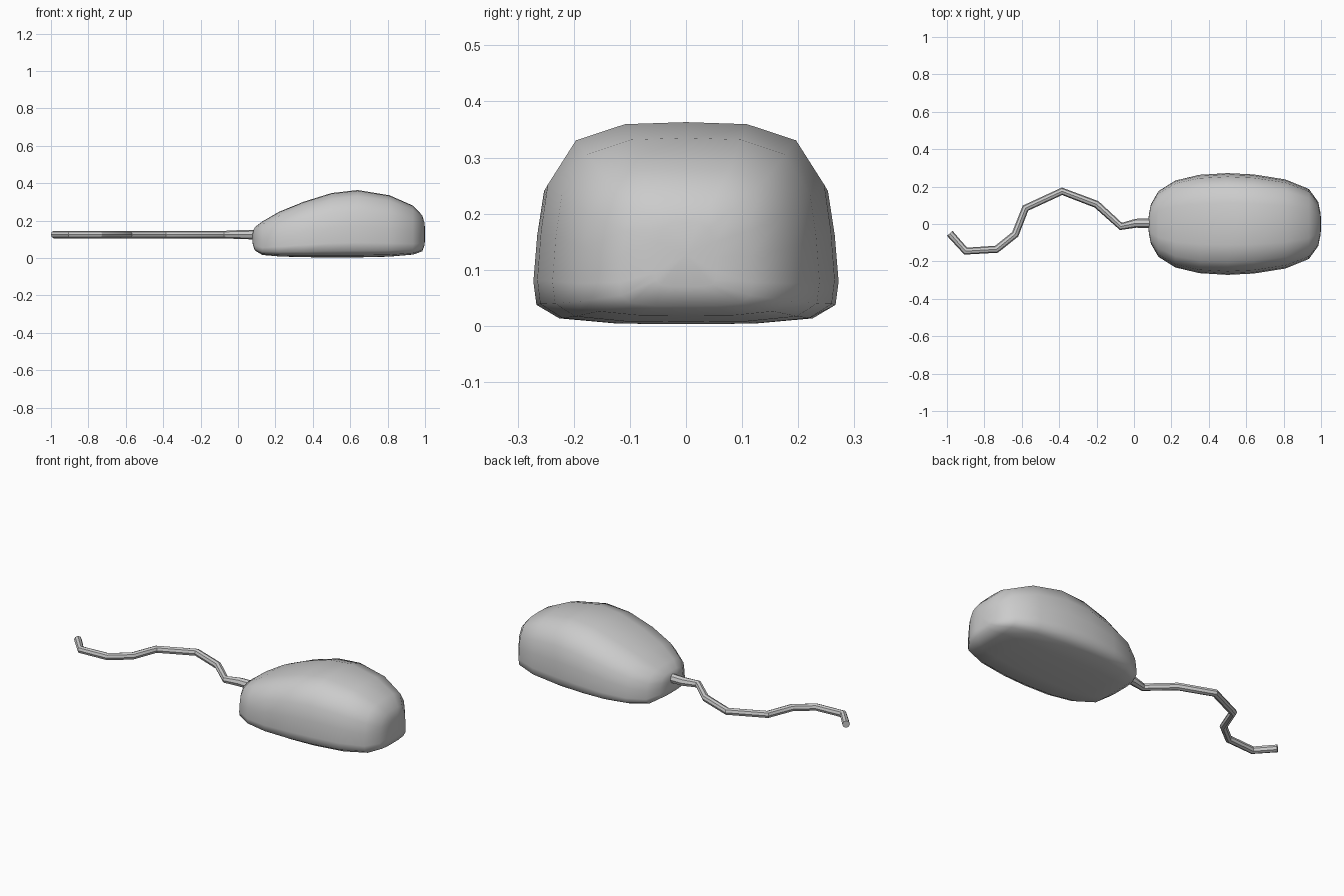
import bpy, bmesh

if "Cube" in bpy.data.objects:
    bpy.data.objects.remove(bpy.data.objects["Cube"])

# Half cross-section of the body: (fraction of half width, fraction of height)
HALF = [(0, 1), (0.41, 0.99), (0.74, 0.91), (0.93, 0.69), (0.975, 0.46),
        (1, 0.22), (0.98, 0.10), (0.83, 0.03), (0.45, 0.003), (0, 0)]
SECTION = HALF + [(-y, z) for y, z in HALF[-2:0:-1]]

# Stations along the body: x, half width, bottom z, top z
STATIONS = [(0.079, 0.05, 0.07, 0.14), (0.09, 0.105, 0.04, 0.165),
            (0.13, 0.175, 0.016, 0.195), (0.22, 0.232, 0.008, 0.247),
            (0.35, 0.263, 0.004, 0.30), (0.50, 0.272, 0.003, 0.347),
            (0.64, 0.265, 0.003, 0.363), (0.81, 0.238, 0.007, 0.335),
            (0.935, 0.187, 0.018, 0.28), (0.985, 0.118, 0.035, 0.228),
            (0.998, 0.055, 0.07, 0.185)]


def loft(name, stations):
    bm = bmesh.new()
    rings = [[bm.verts.new((x, y * hw, zb + z * (zt - zb))) for y, z in SECTION]
             for x, hw, zb, zt in stations]
    n = len(SECTION)
    for a, b in zip(rings, rings[1:]):
        for i in range(n):
            j = (i + 1) % n
            bm.faces.new((a[i], a[j], b[j], b[i]))
    # Close each end with a fan around a centre point
    for ring, (x, hw, zb, zt), dx in ((rings[0], stations[0], -0.001),
                                      (rings[-1], stations[-1], 0.002)):
        tip = bm.verts.new((x + dx, 0, (zb + zt) / 2))
        for i in range(n):
            bm.faces.new((ring[i], ring[(i + 1) % n], tip))
    bmesh.ops.recalc_face_normals(bm, faces=bm.faces)
    mesh = bpy.data.meshes.new(name)
    bm.to_mesh(mesh)
    bm.free()
    mesh.shade_smooth()
    obj = bpy.data.objects.new(name, mesh)
    bpy.context.collection.objects.link(obj)
    return obj


# Body shell
loft("mouse_body", STATIONS)

# Cable: x, y, radius factor
PATH = [(-0.985, -0.05, 1), (-0.90, -0.145, 1), (-0.735, -0.135, 1),
        (-0.635, -0.055, 1), (-0.58, 0.085, 1), (-0.385, 0.175, 1),
        (-0.20, 0.105, 1), (-0.07, -0.013, 1), (0.01, 0.004, 1.2),
        (0.10, 0.004, 1.3)]
curve = bpy.data.curves.new("cable", 'CURVE')
curve.dimensions = '3D'
curve.bevel_depth = 0.02
curve.bevel_resolution = 2
curve.use_fill_caps = True
spline = curve.splines.new('POLY')
spline.points.add(len(PATH) - 1)
for p, (x, y, r) in zip(spline.points, PATH):
    p.co = (x, y, 0.125, 1)
    p.radius = r
cable = bpy.data.objects.new("cable", curve)
bpy.context.collection.objects.link(cable)
bpy.context.view_layer.objects.active = cable
cable.select_set(True)
bpy.ops.object.convert(target='MESH')
bpy.ops.object.shade_smooth_by_angle()
